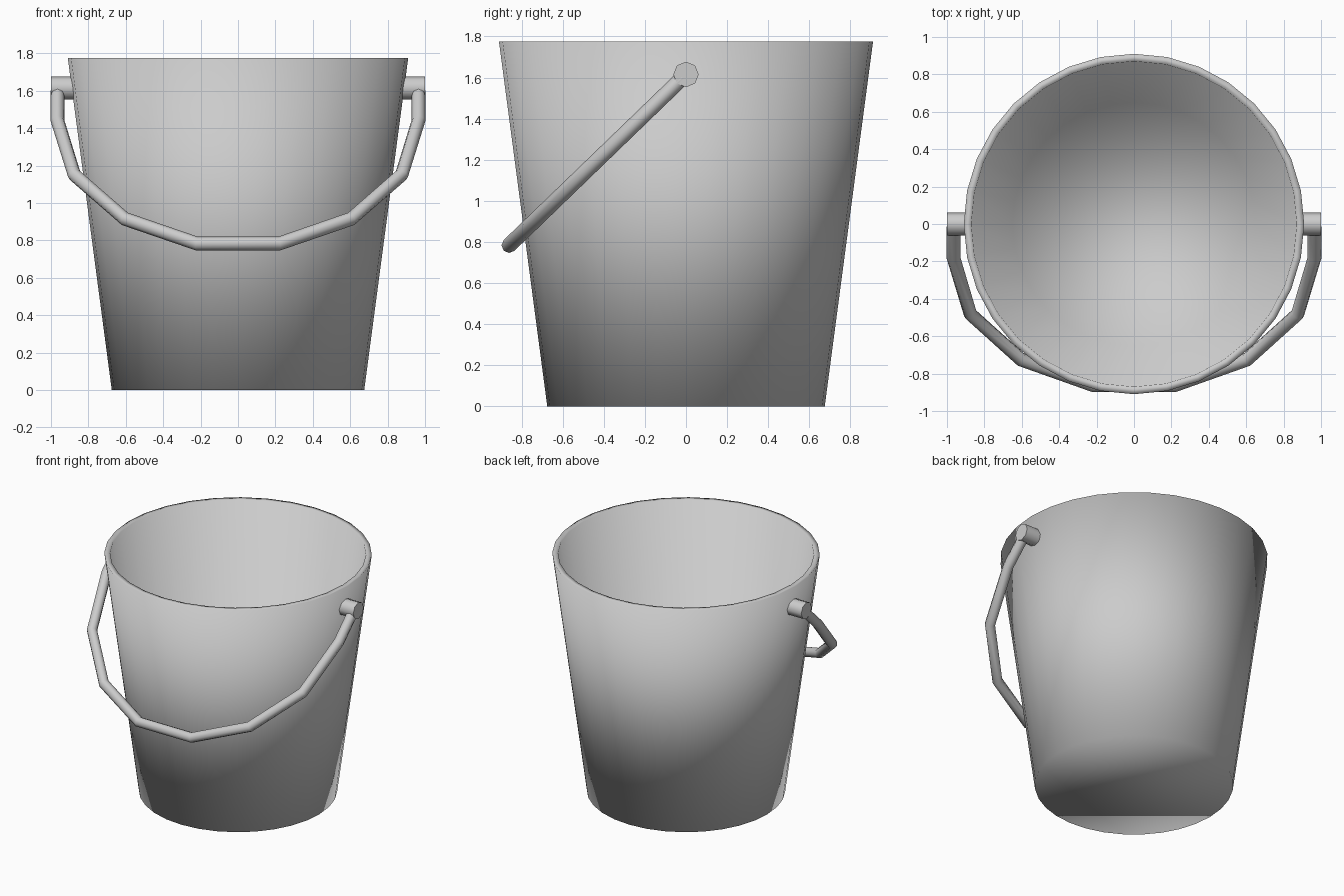
import bpy, bmesh, math
from mathutils import Matrix

if "Cube" in bpy.data.objects:
    bpy.data.objects.remove(bpy.data.objects["Cube"])

SIDES = 32
PIVOT_Z = 1.615


def add_object(name, bm):
    bmesh.ops.recalc_face_normals(bm, faces=bm.faces[:])
    mesh = bpy.data.meshes.new(name)
    bm.to_mesh(mesh)
    bm.free()
    obj = bpy.data.objects.new(name, mesh)
    bpy.context.collection.objects.link(obj)
    return obj


def shade(obj, angle=None):
    bpy.ops.object.select_all(action='DESELECT')
    obj.select_set(True)
    bpy.context.view_layer.objects.active = obj
    if angle is None:
        bpy.ops.object.shade_smooth()
    else:
        bpy.ops.object.shade_smooth_by_angle(angle=math.radians(angle))


# Bucket shell: lathed wall with a thin rim, capped inside and underneath
profile = [(0.675, 0.0), (0.91, 1.775), (0.87, 1.775), (0.65, 0.03)]
bm = bmesh.new()
rings = []
for r, z in profile:
    rings.append([bm.verts.new((r * math.cos(2 * math.pi * i / SIDES),
                                r * math.sin(2 * math.pi * i / SIDES), z))
                  for i in range(SIDES)])
for a, b in zip(rings, rings[1:]):
    for i in range(SIDES):
        j = (i + 1) % SIDES
        bm.faces.new((a[i], a[j], b[j], b[i]))
bm.faces.new(rings[0][::-1])
bm.faces.new(rings[-1])
shade(add_object("bucket", bm))

# Octagonal pivot pegs on both sides
for side, label in ((-1, "left"), (1, "right")):
    bm = bmesh.new()
    bmesh.ops.create_cone(
        bm, cap_ends=True, segments=8, radius1=0.062, radius2=0.062, depth=0.12,
        matrix=Matrix.Translation((side * 0.94, 0, PIVOT_Z))
        @ Matrix.Rotation(math.pi / 2, 4, 'Y'))
    shade(add_object(label + "_peg", bm), 50)

# Carrying handle: faceted tube hanging forward in a tilted plane
half = [(0.965, 1.60), (0.965, 1.44), (0.875, 1.15), (0.605, 0.915), (0.22, 0.783)]
path = [(-x, z) for x, z in half] + half[::-1]
curve = bpy.data.curves.new("handle", 'CURVE')
curve.dimensions = '3D'
curve.bevel_depth = 0.037
curve.bevel_resolution = 2
curve.use_fill_caps = True
spline = curve.splines.new('POLY')
spline.points.add(len(path) - 1)
for p, (x, z) in zip(spline.points, path):
    p.co = (x, (z - PIVOT_Z) * 1.035, z, 1)
handle = bpy.data.objects.new("handle", curve)
bpy.context.collection.objects.link(handle)
bpy.ops.object.select_all(action='DESELECT')
handle.select_set(True)
bpy.context.view_layer.objects.active = handle
bpy.ops.object.convert(target='MESH')
shade(bpy.context.view_layer.objects.active, 50)
